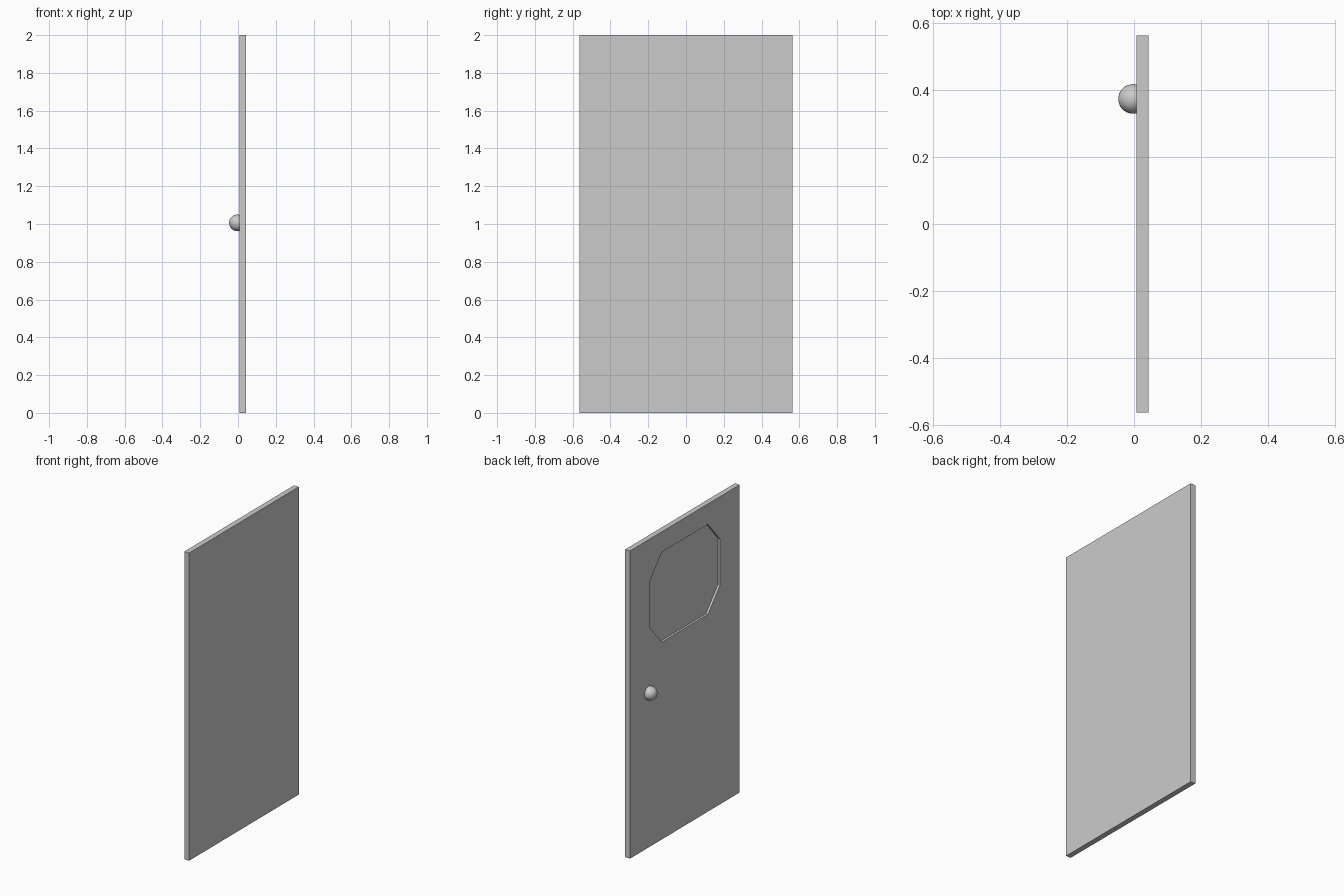
import bpy, bmesh

if "Cube" in bpy.data.objects:
    bpy.data.objects.remove(bpy.data.objects["Cube"])

FACE_X, BACK_X = 0.008, 0.043      # knob-side face and plain face
HALF_W, HEIGHT = 0.563, 2.0
RECESS = 0.014                     # depth of the window panel


def prism(name, outline, x0, x1):
    """Extrude a (y, z) outline along x."""
    bm = bmesh.new()
    face = bm.faces.new([bm.verts.new((x0, y, z)) for y, z in outline])
    moved = bmesh.ops.extrude_face_region(bm, geom=[face])["geom"]
    bmesh.ops.translate(bm, vec=(x1 - x0, 0, 0),
                        verts=[v for v in moved if isinstance(v, bmesh.types.BMVert)])
    bmesh.ops.recalc_face_normals(bm, faces=bm.faces)
    mesh = bpy.data.meshes.new(name)
    bm.to_mesh(mesh)
    bm.free()
    obj = bpy.data.objects.new(name, mesh)
    bpy.context.collection.objects.link(obj)
    return obj


# Door slab
slab = prism("door_slab", [(-HALF_W, 0), (HALF_W, 0), (HALF_W, HEIGHT), (-HALF_W, HEIGHT)],
             FACE_X, BACK_X)

# Octagonal window recess, cut into the knob side only
mid_z = 1.575
half = [(0.237, -0.292), (0.362, -0.148), (0.362, 0.148), (0.237, 0.292)]
octagon = [(y, mid_z + z) for y, z in half + [(-y, -z) for y, z in half]]
cutter = prism("window_cutter", octagon, FACE_X - 0.05, FACE_X + RECESS)
cutter.hide_render = True

cut = slab.modifiers.new("window_recess", "BOOLEAN")
cut.operation = "DIFFERENCE"
cut.solver = "EXACT"
cut.object = cutter
bpy.context.view_layer.objects.active = slab
bpy.ops.object.modifier_apply(modifier=cut.name)
bpy.data.objects.remove(cutter)

# Round knob, half sunk into the slab
bpy.ops.mesh.primitive_uv_sphere_add(segments=32, ring_count=16, radius=0.044,
                                     location=(-0.003, 0.373, 1.006))
knob = bpy.context.object
knob.name = "door_knob"
bpy.ops.object.shade_smooth()
